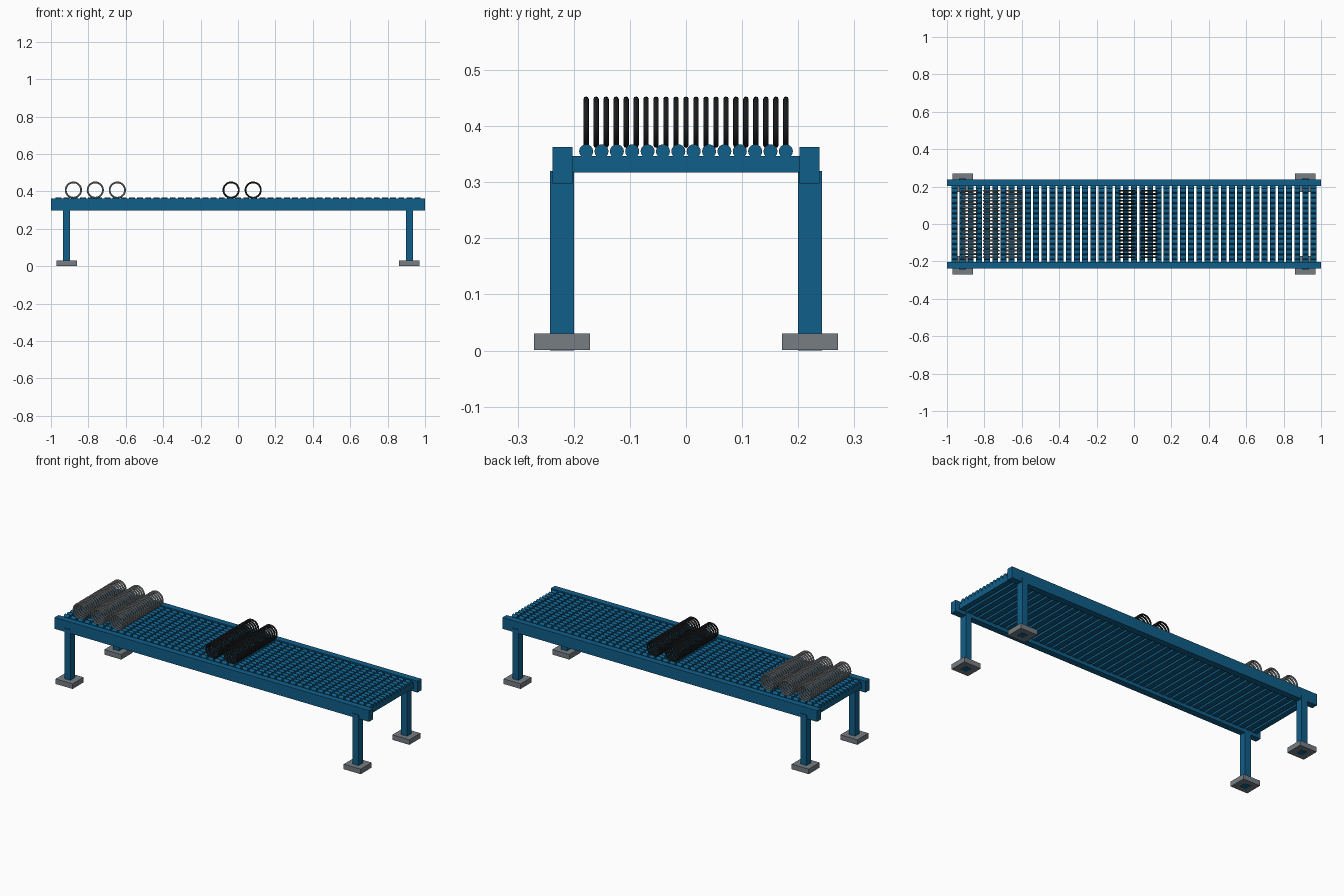
import bpy, bmesh, math
from mathutils import Matrix, Vector

if "Cube" in bpy.data.objects:
    bpy.data.objects.remove(bpy.data.objects["Cube"])


def material(name, r, g, b):
    m = bpy.data.materials.new(name)
    m.use_nodes = True
    m.diffuse_color = (r, g, b, 1)
    m.node_tree.nodes["Principled BSDF"].inputs["Base Color"].default_value = (r, g, b, 1)
    return m


blue = material("frame blue", 0.005, 0.112, 0.25)
grey = material("foot grey", 0.18, 0.205, 0.225)
silver = material("light steel", 0.28, 0.29, 0.3)
black = material("dark steel", 0.018, 0.02, 0.023)


def finish(bm, name, mat, smooth=False):
    mesh = bpy.data.meshes.new(name)
    bm.to_mesh(mesh)
    bm.free()
    mesh.materials.append(mat)
    ob = bpy.data.objects.new(name, mesh)
    bpy.context.collection.objects.link(ob)
    if smooth:
        bpy.ops.object.select_all(action='DESELECT')
        ob.select_set(True)
        bpy.context.view_layer.objects.active = ob
        bpy.ops.object.shade_smooth_by_angle(angle=math.radians(40))
    return ob


def add_box(bm, centre, size):
    bmesh.ops.create_cube(bm, size=1, matrix=Matrix.Translation(centre) @ Matrix.Diagonal((*size, 1)))


def box(name, mat, centre, size):
    bm = bmesh.new()
    add_box(bm, centre, size)
    return finish(bm, name, mat)


# side rails, legs and feet
for side, sy in (("front", -1), ("back", 1)):
    box(side + "_rail", blue, (0, sy * 0.22, 0.33), (2, 0.036, 0.065))
    for end, sx in (("right", -1), ("left", 1)):
        x, y = sx * 0.916, sy * 0.221
        box(f"{side}_{end}_leg", blue, (x, y, 0.16), (0.038, 0.042, 0.32))
        box(f"{side}_{end}_foot", grey, (x, y, 0.0155), (0.108, 0.1, 0.029))

# crossbars, each carrying a row of small rollers
BARS, ROLLERS, WIDTH = 45, 14, 0.031
bars, rollers = bmesh.new(), bmesh.new()
for i in range(BARS):
    x = -0.96 + 1.92 * i / (BARS - 1)
    add_box(bars, (x, 0, 0.332), (WIDTH, 0.406, 0.03))
    for j in range(ROLLERS):
        y = -0.178 + 0.356 * j / (ROLLERS - 1)
        bmesh.ops.create_cone(
            rollers, cap_ends=True, segments=16, radius1=0.0125, radius2=0.0125, depth=WIDTH,
            matrix=Matrix.Translation((x, y, 0.355)) @ Matrix.Rotation(math.pi / 2, 4, 'Y'))
finish(bars, "crossbars", blue)
finish(rollers, "rollers", blue, True)


# rows of round rings lying across the table
def add_ring(bm, centre, major=0.041, minor=0.0048, around=28, section=8):
    grid = []
    for i in range(around):
        a = 2 * math.pi * i / around
        out = Vector((math.cos(a), 0, math.sin(a)))
        loop = []
        for k in range(section):
            b = 2 * math.pi * k / section
            p = out * (major + minor * math.cos(b)) + Vector((0, minor * math.sin(b), 0))
            loop.append(bm.verts.new(Vector(centre) + p))
        grid.append(loop)
    for i in range(around):
        n = grid[(i + 1) % around]
        for k in range(section):
            m = (k + 1) % section
            bm.faces.new((grid[i][k], grid[i][m], n[m], n[k]))


def ring_roll(name, mat, x, count=21):
    bm = bmesh.new()
    for i in range(count):
        add_ring(bm, (x, -0.178 + 0.356 * i / (count - 1), 0.407))
    bmesh.ops.recalc_face_normals(bm, faces=bm.faces)
    finish(bm, name, mat, True).data.polygons.foreach_set("use_smooth", [True] * (count * 28 * 8))


for n, x in enumerate((-0.88, -0.763, -0.645)):
    ring_roll(f"light_coil_{n + 1}", silver, x)
for n, x in enumerate((-0.037, 0.081)):
    ring_roll(f"dark_coil_{n + 1}", black, x)
